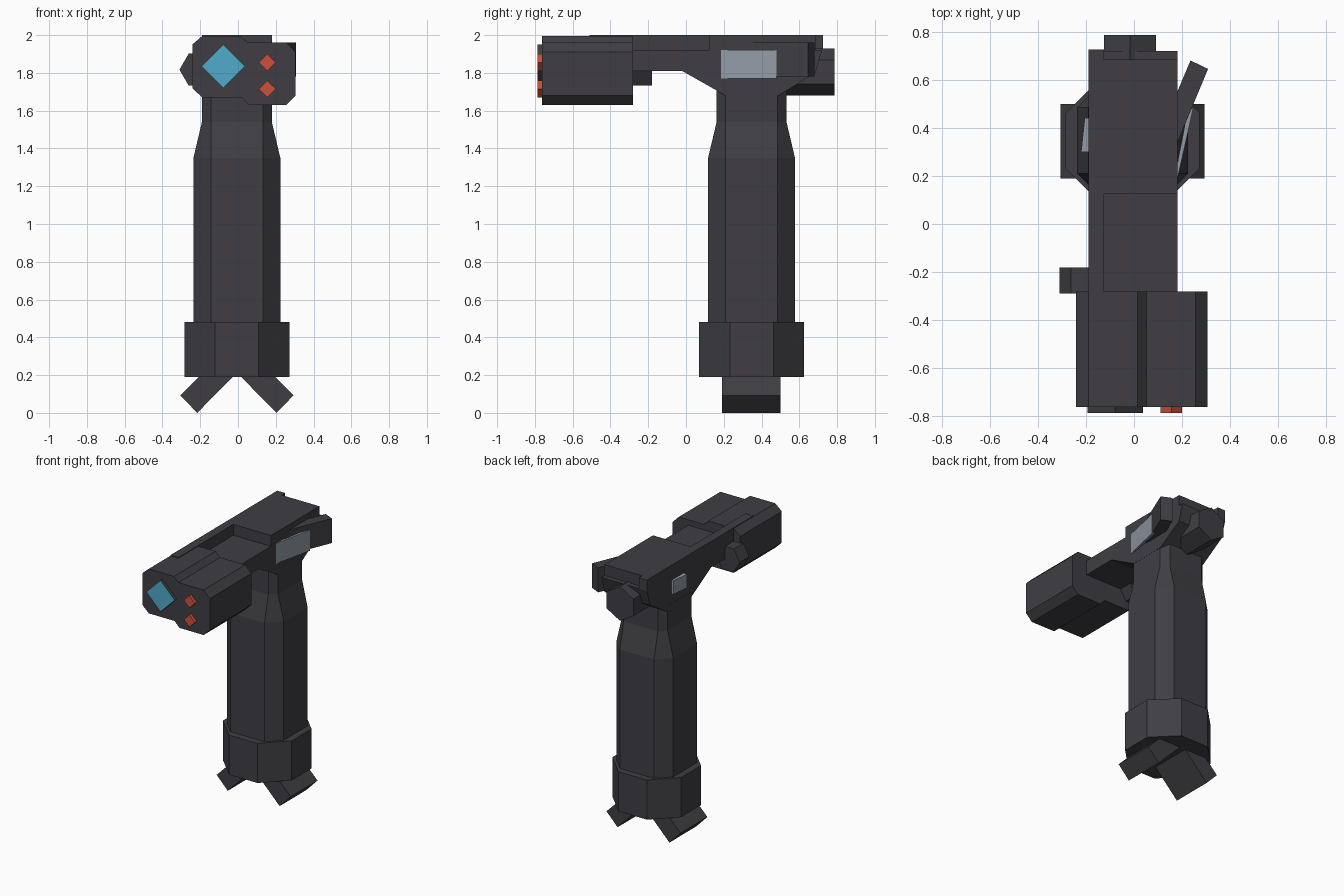
import bpy, bmesh, math

if "Cube" in bpy.data.objects:
    bpy.data.objects.remove(bpy.data.objects["Cube"])


def material(name, rgb):
    m = bpy.data.materials.new(name)
    m.diffuse_color = (*rgb, 1)
    m.use_nodes = True
    m.node_tree.nodes["Principled BSDF"].inputs["Base Color"].default_value = m.diffuse_color
    return m


DARK = material("dark grey", (0.05, 0.048, 0.056))
BLUE = material("lens blue", (0.08, 0.40, 0.58))
RED = material("lamp red", (0.60, 0.08, 0.045))
GLASS = material("pale glass", (0.29, 0.33, 0.38))


def loft(name, rings, mats=(DARK,)):
    """Closed solid through a list of equal-length vertex rings."""
    bm = bmesh.new()
    vs = [[bm.verts.new(p) for p in r] for r in rings]
    n = len(vs[0])
    bm.faces.new(vs[0])
    bm.faces.new(vs[-1])
    for a, b in zip(vs, vs[1:]):
        for i in range(n):
            j = (i + 1) % n
            bm.faces.new((a[i], a[j], b[j], b[i]))
    bmesh.ops.recalc_face_normals(bm, faces=bm.faces)
    me = bpy.data.meshes.new(name)
    bm.to_mesh(me)
    bm.free()
    for m in mats:
        me.materials.append(m)
    ob = bpy.data.objects.new(name, me)
    bpy.context.collection.objects.link(ob)
    return ob


def prism(name, profile, axis, lo, hi, mats=(DARK,)):
    """Extrude a 2D profile along x (yz profile), y (xz) or z (xy)."""
    place = {"x": lambda a, b, t: (t, a, b),
             "y": lambda a, b, t: (a, t, b),
             "z": lambda a, b, t: (a, b, t)}[axis]
    return loft(name, [[place(a, b, t) for a, b in profile] for t in (lo, hi)], mats)


def ngon(cx, cz, r, n, start=0.0):
    return [(cx + r * math.cos(start + math.tau * i / n),
             cz + r * math.sin(start + math.tau * i / n)) for i in range(n)]


CX, CY = -0.006, 0.347   # grip centre


def octagon(z, r, h):
    """Chamfered square ring: half width r, flat half length h."""
    pts = [(r, -h), (r, h), (h, r), (-h, r), (-r, h), (-r, -h), (-h, -r), (h, -r)]
    return [(CX + x, CY + y, z) for x, y in pts]


# Grip and collar
loft("grip", [octagon(0.40, 0.23, 0.138), octagon(1.35, 0.23, 0.138),
              octagon(1.54, 0.185, 0.138), octagon(1.72, 0.185, 0.138)])
loft("grip_collar", [octagon(0.19, 0.278, 0.115), octagon(0.48, 0.278, 0.115)])

# Splayed feet
for side, label in ((-1, "left"), (1, "right")):
    foot = [(0.21, 0.0), (0.30, 0.093), (0.18, 0.213), (0.0, 0.213)]
    prism(label + "_foot", [(CX + side * x, z) for x, z in foot], "y", 0.19, 0.50)

# Head with stepped top, and the rail along its left edge
head = [(0.21, 1.68), (-0.02, 1.81), (-0.30, 1.81), (-0.30, 1.92), (0.125, 1.92),
        (0.125, 2.0), (0.685, 2.0), (0.685, 1.92), (0.72, 1.92), (0.685, 1.80), (0.49, 1.68)]
prism("head", head, "x", -0.125, 0.18)
rail = [(0.21, 1.68), (-0.02, 1.81), (-0.30, 1.81), (-0.30, 1.99), (-0.51, 1.99),
        (-0.51, 2.0), (0.725, 2.0), (0.725, 1.92), (0.685, 1.80), (0.49, 1.68)]
prism("side_rail", rail, "x", -0.19, -0.125)

# Front housing
housing = [(-0.242, 1.95), (-0.19, 1.995), (0.015, 1.995), (0.052, 1.96), (0.255, 1.96),
           (0.305, 1.91), (0.305, 1.68), (0.255, 1.63), (0.06, 1.63), (0.02, 1.67),
           (-0.19, 1.67), (-0.242, 1.72)]
prism("front_housing", housing, "y", -0.762, -0.28)

# Lens with coloured front face, and two lamps
lens = prism("lens", ngon(-0.078, 1.835, 0.115, 4), "y", -0.785, -0.75, (DARK, BLUE))
for f in lens.data.polygons:
    f.material_index = int(f.normal.y < -0.9)
for i, z in enumerate((1.855, 1.715)):
    prism("lamp_%d" % (i + 1), ngon(0.155, z, 0.045, 4), "y", -0.785, -0.75, (RED,))

# Hexagonal knobs
prism("side_knob", ngon(-0.212, 1.817, 0.098, 6), "y", -0.29, -0.18)
prism("rear_knob", ngon(-0.016, 1.805, 0.125, 6, math.pi / 2), "y", 0.50, 0.787)

# Angled wing on the right
prism("wing", [(0.308, 0.645), (0.235, 0.68), (0.10, 0.36), (0.173, 0.32)], "z", 1.78, 1.96)

# Side windows
prism("right_window", [(0.178, 0.175), (0.246, 0.48), (0.225, 0.48), (0.17, 0.20)],
      "z", 1.77, 1.92, (GLASS,))
prism("left_window", [(-0.18, 0.30), (-0.22, 0.30), (-0.205, 0.44), (-0.18, 0.44)],
      "z", 1.79, 1.89, (GLASS,))
